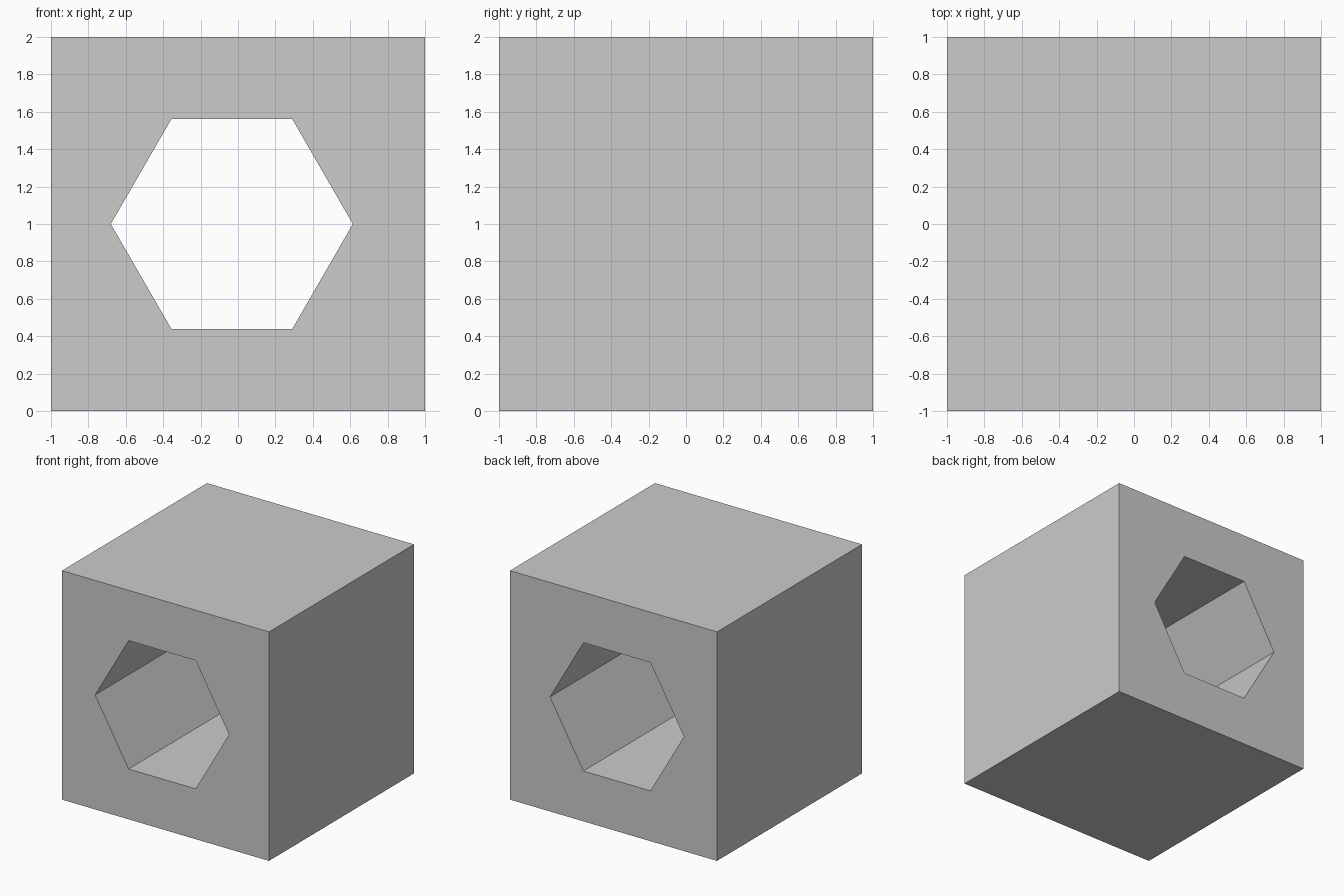
import bpy
from math import radians

if "Cube" in bpy.data.objects:
    bpy.data.objects.remove(bpy.data.objects["Cube"])

# Solid cube block standing on the ground
bpy.ops.mesh.primitive_cube_add(size=2, location=(0, 0, 1))
block = bpy.context.object
block.name = "block"

# Hexagonal cutter running front to back, corners pointing left and right
bpy.ops.mesh.primitive_cylinder_add(vertices=6, radius=0.647, depth=3,
                                    location=(-0.033, 0, 1))
cutter = bpy.context.object
cutter.name = "hex_cutter"
cutter.rotation_euler = (radians(90), radians(30), 0)
cutter.hide_render = True

# Cut the hexagonal through-hole
hole = block.modifiers.new("hex_hole", 'BOOLEAN')
hole.operation = 'DIFFERENCE'
hole.solver = 'EXACT'
hole.object = cutter
bpy.context.view_layer.objects.active = block
bpy.ops.object.modifier_apply(modifier=hole.name)
bpy.data.objects.remove(cutter, do_unlink=True)
